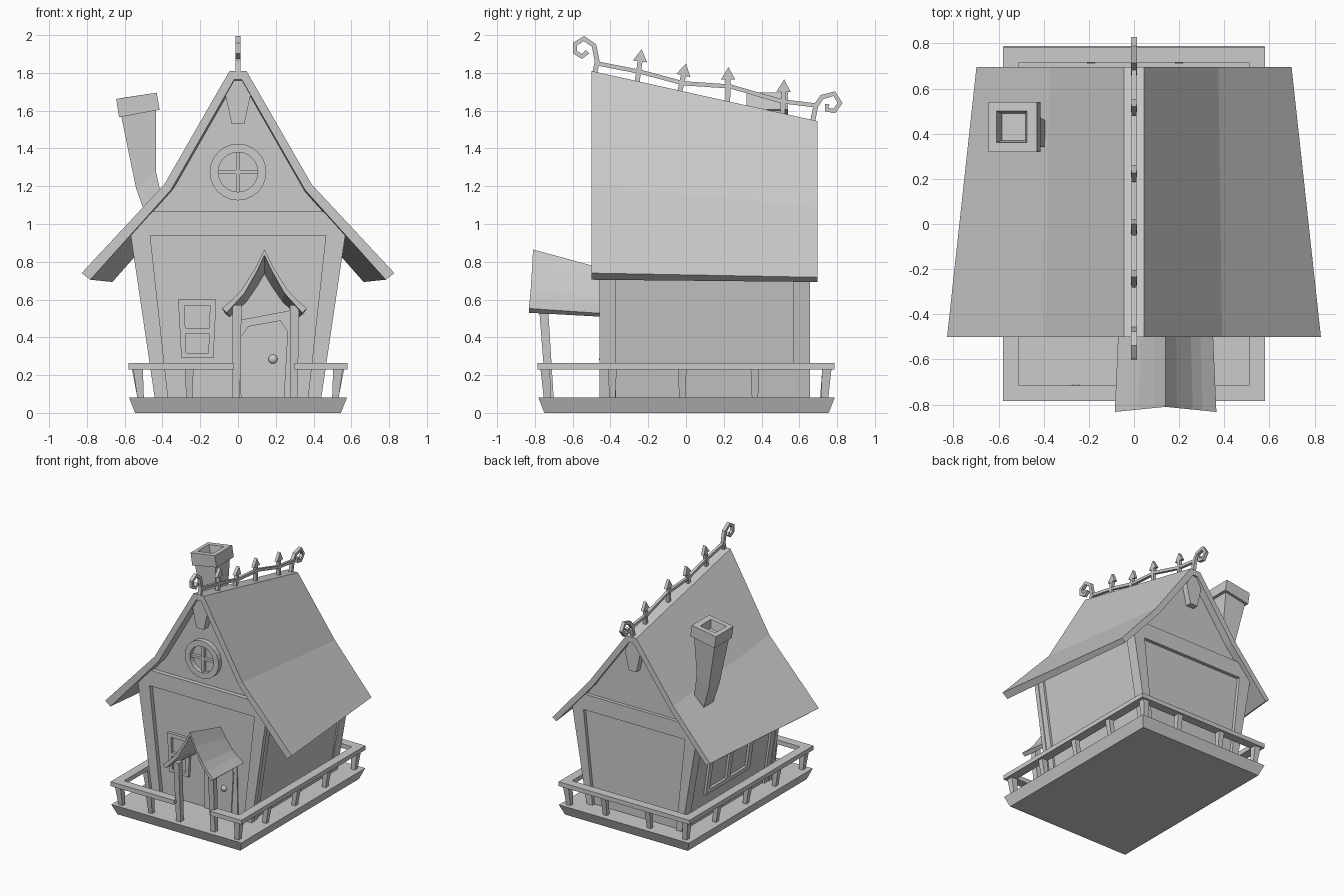
import bpy, bmesh, math
from mathutils import Vector

if "Cube" in bpy.data.objects:
    bpy.data.objects.remove(bpy.data.objects["Cube"])

GREY = (0.6, 0.6, 0.6, 1)
mat = bpy.data.materials.new("plain_grey")
mat.use_nodes = True
mat.diffuse_color = GREY
next(n for n in mat.node_tree.nodes if n.type == 'BSDF_PRINCIPLED').inputs["Base Color"].default_value = GREY


def loft(name, rings, caps=True, loop=False):
    """Skin a run of equal-length 3D rings."""
    bm = bmesh.new()
    vs = [[bm.verts.new(p) for p in r] for r in rings]
    pairs = list(zip(vs, vs[1:])) + ([(vs[-1], vs[0])] if loop else [])
    for a, b in pairs:
        for i in range(len(a)):
            j = (i + 1) % len(a)
            bm.faces.new((a[i], a[j], b[j], b[i]))
    if caps and not loop:
        bm.faces.new(vs[0])
        bm.faces.new(vs[-1])
    bmesh.ops.recalc_face_normals(bm, faces=bm.faces[:])
    me = bpy.data.meshes.new(name)
    bm.to_mesh(me)
    bm.free()
    me.materials.append(mat)
    ob = bpy.data.objects.new(name, me)
    bpy.context.collection.objects.link(ob)
    return ob


def slab(name, pts, y0, y1):
    """Extrude an (x, z) outline along y."""
    return loft(name, [[(x, y, z) for x, z in pts] for y in (y0, y1)])


def rect(x0, x1, y0, y1, z):
    return [(x0, y0, z), (x1, y0, z), (x1, y1, z), (x0, y1, z)]


def box(name, x0, x1, y0, y1, z0, z1):
    return loft(name, [rect(x0, x1, y0, y1, z0), rect(x0, x1, y0, y1, z1)])


def mirrored(half):
    """Complete a right-half (x, z) outline that runs from bottom to top."""
    return half + [(-x, z) for x, z in reversed(half)]


def leg(name, bottom, top, r0, r1):
    """Tapered leaning square post."""
    def ring(p, r):
        return rect(p[0] - r, p[0] + r, p[1] - r, p[1] + r, p[2])
    return loft(name, [ring(bottom, r0), ring(top, r1)])


# Platform, flaring upward
loft("platform", [rect(-.545, .545, -.75, .755, 0), rect(-.577, .577, -.782, .788, .082)])

# Railing: flat rails on leaning posts
RX, RY, W, Z0, Z1 = .58, .785, .07, .23, .265
for s, side in ((-1, "right"), (1, "left")):
    a, b = sorted((s * RX, s * (RX - W)))
    box(f"rail_{side}", a, b, -RY, RY, Z0, Z1)
    for i, y in enumerate((-.39, -.02, .365)):
        leg(f"rail_post_{side}_{i}", (s * .515, y, .07), (s * .54, y, .24), .016, .023)
    for t, end in ((-1, "front"), (1, "back")):
        leg(f"rail_corner_{side}_{end}", (s * .515, t * .735, .07), (s * .53, t * .745, .24), .017, .026)
box("rail_back", -RX + W, RX - W, RY - W, RY, Z0, Z1)
box("rail_front_right", -RX + W, -.02, -RY, W - RY, Z0, Z1)
box("rail_front_left", .30, RX - W, -RY, W - RY, Z0, Z1)
for name, x, s in (("front", -.258, -1), ("back_a", -.19, 1), ("back_b", .2, 1)):
    leg(f"rail_post_{name}", (x, s * .725, .07), (x, s * .745, .24), .016, .023)

# House body, lofted from the tall front gable to the low back gable
front = mirrored([(.418, .08), (.545, .945), (.36, 1.185), (.02, 1.765)])
back = mirrored([(.418, .08), (.527, .83), (.35, 1.07), (.02, 1.52)])
loft("house_body", [[(x, -.422, z) for x, z in front], [(x, .63, z) for x, z in back]])

# Beams and corner boards standing proud of the recessed walls
slab("front_beam", mirrored([(.568, .94), (.468, 1.066)]), -.457, -.4)
slab("back_beam", mirrored([(.548, .83), (.445, .956)]), .61, .657)
for s, side in ((-1, "right"), (1, "left")):
    for end, y0, y1, xo, xi, z in (("front", -.457, -.42, .568, .465, .94),
                                   ("front_side", -.42, -.37, .562, .465, .94),
                                   ("back", .57, .657, .549, .45, .83)):
        slab(f"corner_board_{side}_{end}",
             [(s * .37, .08), (s * (xo - .127), .08), (s * xo, z), (s * xi, z)], y0, y1)

# Main roof: bent sheet with a narrow flat ridge
roof_front = [(.828, .74), (.39, 1.21), (.045, 1.81)]
roof_front_in = [(.02, 1.765), (.355, 1.18), (.782, .705)]
roof_back = [(.698, .718), (.374, 1.09), (.045, 1.545)]
roof_back_in = [(.02, 1.5), (.345, 1.055), (.665, .693)]


def sheet(outer, inner):
    flip = [(-x, z) for x, z in reversed(outer)]
    flip_in = [(-x, z) for x, z in reversed(inner)]
    return outer + flip + flip_in + inner


loft("main_roof", [[(x, -.5, z) for x, z in sheet(roof_front, roof_front_in)],
                   [(x, .695, z) for x, z in sheet(roof_back, roof_back_in)]])

# Wedge ornaments under both ridge ends
for end, y0, y1, top in (("front", -.48, -.41, 1.77), ("back", .61, .678, 1.505)):
    slab(f"ridge_wedge_{end}", mirrored([(.033, top - .24), (.068, top - .085), (.022, top)]), y0, y1)

# Round gable window
def circle(r, y):
    return [(r * math.cos(k * math.tau / 24), y, 1.275 + r * math.sin(k * math.tau / 24)) for k in range(24)]


loft("round_window_frame", [circle(.15, -.41), circle(.15, -.46), circle(.105, -.46), circle(.105, -.41)], loop=True)
box("round_window_bar_upright", -.01, .01, -.447, -.41, 1.17, 1.38)
box("round_window_bar_level", -.105, .105, -.447, -.41, 1.265, 1.285)


def window(name, corners, bars, depth):
    """Bars given as (u0, u1, v0, v1) inside a four-cornered opening."""
    a, b, c, d = map(Vector, corners)
    off = (b - a).cross(d - a).normalized() * depth

    def at(u, v):
        return a.lerp(b, u).lerp(d.lerp(c, u), v)
    for i, (u0, u1, v0, v1) in enumerate(bars):
        quad = [at(u0, v0), at(u1, v0), at(u1, v1), at(u0, v1)]
        loft(f"{name}_bar_{i}", [[p - off for p in quad], [p + off for p in quad]])


edges = [(0, .16, 0, 1), (.84, 1, 0, 1), (.16, .84, 0, .09), (.16, .84, .9, 1)]
window("front_window", [(-.30, -.425, .29), (-.13, -.425, .29), (-.115, -.425, .6), (-.317, -.425, .6)],
       edges + [(.16, .84, .42, .51)], .02)
side_bars = [(0, .08, 0, 1), (.92, 1, 0, 1), (.08, .92, 0, .12), (.08, .92, .88, 1), (.46, .54, .12, .88)]
window("side_window", [(-.449, .42, .3), (-.449, -.14, .3), (-.493, -.14, .6), (-.493, .42, .6)], side_bars, .02)

# Door with slanted top, frame and knob
slab("door_frame", [(.0, .08), (.3, .08), (.29, .545), (-.0, .49)], -.431, -.41)
slab("door", [(.015, .08), (.245, .08), (.265, .43), (.225, .49), (.055, .46), (.005, .39)], -.439, -.41)
bpy.ops.mesh.primitive_uv_sphere_add(segments=12, ring_count=8, radius=.024, location=(.185, -.443, .285))
knob = bpy.context.object
knob.name = "door_knob"
knob.scale.y = .7
knob.data.materials.append(mat)
bpy.ops.object.shade_smooth_by_angle()

# Porch roof with concave slopes and a set-back ridge, on two posts
curve = [(.225, .553), (.165, .605), (.12, .655), (.05, .765), (0, .865)]
under = [(0, .835), (.04, .75), (.105, .635), (.15, .585), (.2, .53)]
outline = curve + [(-x, z) for x, z in reversed(curve[:-1])] + [(-x, z) for x, z in reversed(under[1:])] + under
loft("porch_roof", [[(.14 + x, -.81 - .1 * abs(x), z) for x, z in outline],
                    [(.14 + x * .92, -.42, .525 + (z - .553) * .75) for x, z in outline]])
for side, x0, x1 in (("right", -.01, -.005), ("left", .295, .3)):
    leg(f"porch_post_{side}", (x0, -.72, .07), (x1, -.755, .57), .02, .024)

# Bent chimney with a tilted hollow cap
def tilted(x0, x1, y0, y1, z0, z1):
    return [(x0, y0, z0), (x1, y0, z1), (x1, y1, z1), (x0, y1, z0)]


loft("chimney_shaft", [tilted(-.48, -.395, .34, .46, 1.02, 1.1), tilted(-.54, -.435, .345, .485, 1.19, 1.28),
                       tilted(-.62, -.435, .335, .52, 1.58, 1.61)])
loft("chimney_cap", [tilted(-.63, -.415, .32, .54, 1.565, 1.605), tilted(-.645, -.43, .32, .54, 1.662, 1.695),
                     tilted(-.61, -.475, .36, .5, 1.668, 1.688), tilted(-.585, -.48, .37, .49, 1.6, 1.62)])

# Ridge cresting: square iron bar, scrolls and arrow spikes
def bar(name, path, r=.013):
    pts = [Vector((0, y, z)) for y, z in path]
    rings = []
    for i, p in enumerate(pts):
        t = (pts[min(i + 1, len(pts) - 1)] - pts[max(i - 1, 0)]).normalized()
        n, x = Vector((0, -t.z, t.y)) * r, Vector((r, 0, 0))
        rings.append([p + n + x, p + n - x, p - n - x, p - n + x])
    return loft(name, rings)


bar("cresting_bar", [(-.47, 1.85), (-.23, 1.803), (-.015, 1.745), (.235, 1.728), (.505, 1.65), (.685, 1.628)], .011)
bar("front_scroll", [(-.485, 1.79), (-.47, 1.86), (-.487, 1.945), (-.54, 1.982), (-.588, 1.952),
                     (-.588, 1.91), (-.55, 1.887), (-.522, 1.912)])
bar("back_scroll", [(.67, 1.54), (.687, 1.625), (.72, 1.672), (.785, 1.69), (.816, 1.64),
                    (.785, 1.598), (.745, 1.606), (.748, 1.635)])
for i, (y0, z0, y1, z1) in enumerate(((-.26, 1.74, -.235, 1.925), (-.035, 1.69, 0, 1.85),
                                      (.22, 1.62, .225, 1.83), (.51, 1.56, .52, 1.765))):
    tip, t = Vector((0, y1, z1)), Vector((0, y1 - y0, z1 - z0)).normalized()
    n = Vector((0, -t.z, t.y)) * .038
    base = tip - t * .065
    bar(f"spike_stem_{i}", [(y0, z0), (base.y, base.z)])
    head = [tip, base + n, base - n]
    loft(f"spike_head_{i}", [[p + Vector((dx, 0, 0)) for p in head] for dx in (-.012, .012)])
